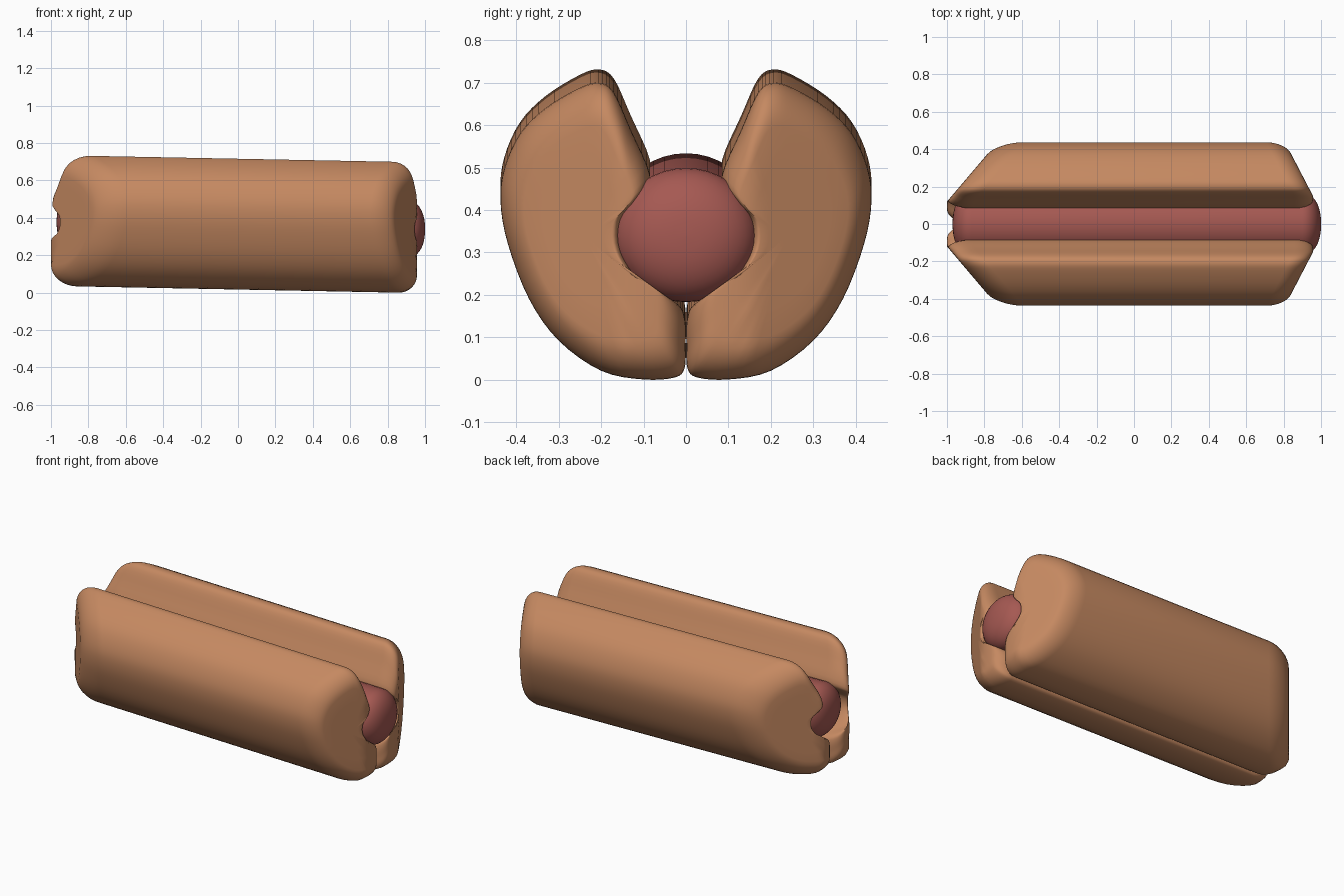
import bpy, bmesh, math

if "Cube" in bpy.data.objects:
    bpy.data.objects.remove(bpy.data.objects["Cube"])

TILT = 0.0195  # the whole model drops slightly towards +x


def lift(x, z):
    return z + TILT * (0.8 - x)


def material(name, rgb):
    m = bpy.data.materials.new(name)
    m.diffuse_color = (*rgb, 1)
    m.use_nodes = True
    m.node_tree.nodes["Principled BSDF"].inputs["Base Color"].default_value = m.diffuse_color
    return m


def smooth_loop(pts, n=4):
    # closed Catmull-Rom curve through the points
    out = []
    k = len(pts)
    for i in range(k):
        p = [pts[(i + j) % k] for j in (-1, 0, 1, 2)]
        for s in range(n):
            t = s / n
            out.append(tuple(0.5 * (2 * b + (c - a) * t + (2 * a - 5 * b + 4 * c - d) * t * t
                                    + (3 * b - a - 3 * c + d) * t ** 3)
                             for a, b, c, d in zip(*p)))
    return out


def loft(name, rings, mat, angle):
    bm = bmesh.new()
    vr = [[bm.verts.new(v) for v in r] for r in rings]
    n = len(vr[0])
    for a, b in zip(vr, vr[1:]):
        for i in range(n):
            j = (i + 1) % n
            bm.faces.new((a[i], a[j], b[j], b[i]))
    bm.faces.new(vr[0])
    bm.faces.new(vr[-1])
    bmesh.ops.recalc_face_normals(bm, faces=bm.faces)
    me = bpy.data.meshes.new(name)
    bm.to_mesh(me)
    bm.free()
    me.materials.append(mat)
    ob = bpy.data.objects.new(name, me)
    bpy.context.collection.objects.link(ob)
    bpy.ops.object.select_all(action='DESELECT')
    ob.select_set(True)
    bpy.context.view_layer.objects.active = ob
    bpy.ops.object.shade_smooth_by_angle(angle=math.radians(angle))


bread = material("bread", (0.56, 0.25, 0.12))
meat = material("meat", (0.38, 0.10, 0.085))

# bun half cross-section (y, z): outer curve, lip, inner wall, groove, seam
PROFILE = smooth_loop([
    (0.003, 0.03), (0.025, 0.007), (0.10, 0.002), (0.20, 0.022), (0.30, 0.092),
    (0.37, 0.19), (0.42, 0.32), (0.437, 0.42), (0.427, 0.50), (0.39, 0.58),
    (0.33, 0.64), (0.25, 0.688), (0.205, 0.70), (0.17, 0.678), (0.13, 0.59),
    (0.085, 0.485), (0.10, 0.44), (0.145, 0.385), (0.145, 0.30), (0.09, 0.22),
    (0.02, 0.18), (0.002, 0.14), (0.001, 0.08)])
CY, CZ = 0.24, 0.34


def end_x(y, side):
    # slanted bun ends
    if side > 0:
        return 0.957 - 0.52 * max(0, y - 0.15)
    return -1.0 + 0.85 * max(0, y - 0.12)


def bun_ring(side, scale, depth, sign):
    ring = []
    for y, z in PROFILE:
        y, z = CY + (y - CY) * scale, CZ + (z - CZ) * scale
        x = end_x(y, side) - side * depth
        ring.append((x, sign * y, lift(x, z)))
    return ring


def bun_half(name, sign):
    def cap(side, d, k):
        rings = [bun_ring(side, s, 0, sign) for s in (0.05, 0.3, 0.5)]
        for i in range(9):
            a = math.pi / 2 * (1 - i / 8)
            rings.append(bun_ring(side, 1 - k * (1 - math.cos(a)), d * (1 - math.sin(a)), sign))
        return rings
    loft(name, cap(-1, 0.14, 0.33) + cap(1, 0.10, 0.28)[::-1], bread, 50)


bun_half("bun_half_back", 1)
bun_half("bun_half_front", -1)

# sausage: round bar with blunt domed ends
stations = []
for i in range(11):
    a = math.pi / 2 * i / 10
    stations.append((0.10 * (1 - math.cos(a)), max(0.01, math.sin(a) ** 0.85)))
spans = [(-0.97 + d, r) for d, r in stations] + [(1.0 - d, r) for d, r in stations[::-1]]
rings = []
for x, r in spans:
    rings.append([(x, 0.168 * r * math.cos(2 * math.pi * i / 40),
                   lift(x, 0.343 + 0.158 * r * math.sin(2 * math.pi * i / 40)))
                  for i in range(40)])
loft("sausage", rings, meat, 60)
